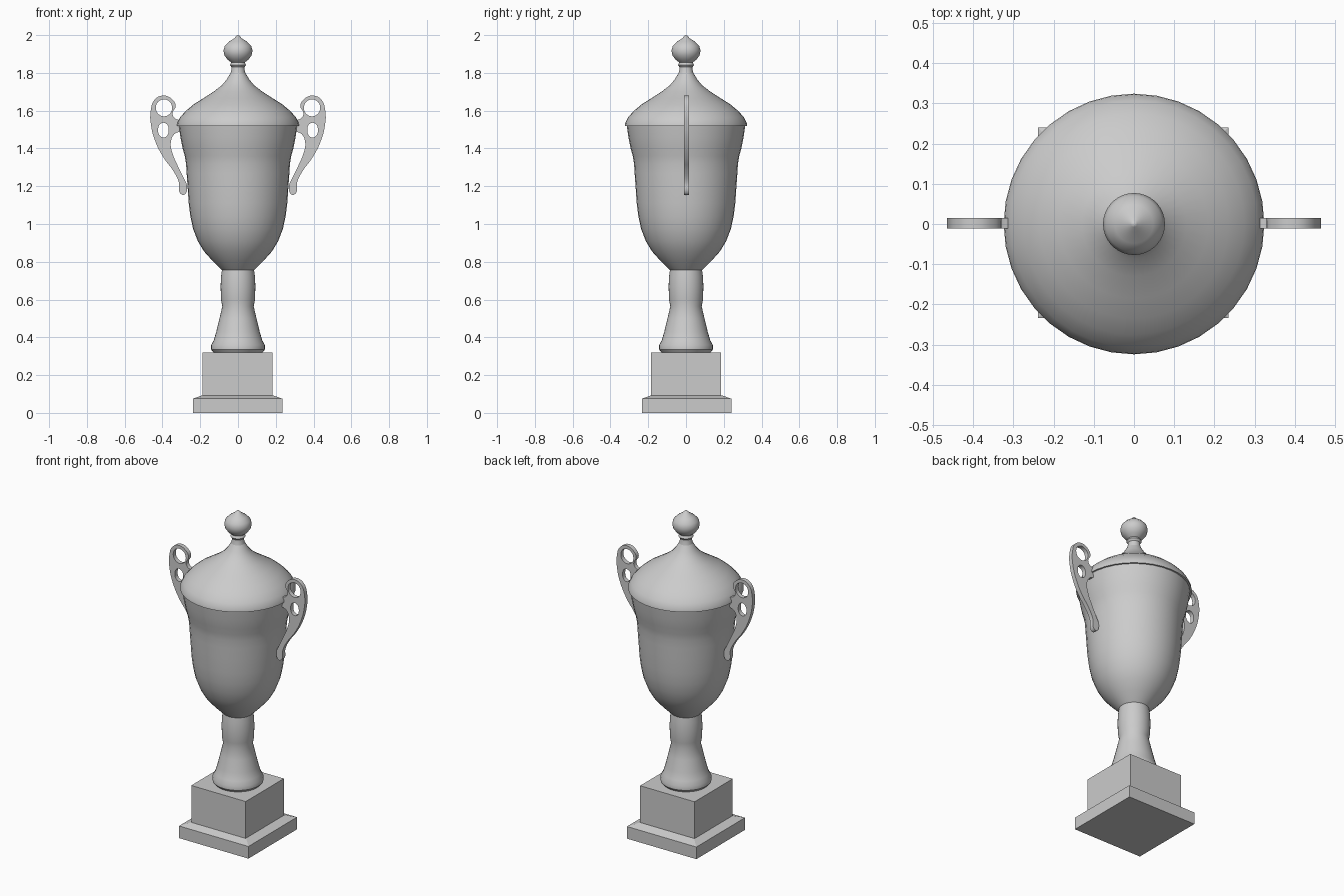
import bpy, bmesh, math

if "Cube" in bpy.data.objects:
    bpy.data.objects.remove(bpy.data.objects["Cube"])


def new_object(name, bm):
    bmesh.ops.recalc_face_normals(bm, faces=bm.faces)
    mesh = bpy.data.meshes.new(name)
    bm.to_mesh(mesh)
    bm.free()
    ob = bpy.data.objects.new(name, mesh)
    bpy.context.collection.objects.link(ob)
    return ob


def smooth(ob, angle=35):
    bpy.ops.object.select_all(action='DESELECT')
    ob.select_set(True)
    bpy.context.view_layer.objects.active = ob
    bpy.ops.object.shade_smooth_by_angle(angle=math.radians(angle))


def lathe(name, profile, sides=36):
    """Spin a (radius, height) profile about z."""
    bm = bmesh.new()
    verts = [bm.verts.new((r, 0, z)) for r, z in profile]
    edges = [bm.edges.new(p) for p in zip(verts, verts[1:])]
    bmesh.ops.spin(bm, geom=verts + edges, cent=(0, 0, 0), axis=(0, 0, 1),
                   angle=math.tau, steps=sides, use_duplicate=False)
    bmesh.ops.remove_doubles(bm, verts=bm.verts, dist=0.0005)
    ob = new_object(name, bm)
    smooth(ob)
    return ob


def square_block(name, levels, centre):
    """Stack square (half width, height) sections into a closed block."""
    bm = bmesh.new()
    cx, cy = centre
    rings = [[bm.verts.new((cx + sx * h, cy + sy * h, z))
              for sx, sy in ((-1, -1), (1, -1), (1, 1), (-1, 1))] for h, z in levels]
    bm.faces.new(rings[0])
    bm.faces.new(rings[-1])
    for a, b in zip(rings, rings[1:]):
        for i in range(4):
            j = (i + 1) % 4
            bm.faces.new((a[i], a[j], b[j], b[i]))
    return new_object(name, bm)


# Stepped square plinth
square_block("plinth_foot", [(0.237, 0), (0.237, 0.075), (0.187, 0.093)], (-0.002, 0.003))
square_block("plinth_block", [(0.186, 0.07), (0.186, 0.32)], (-0.003, 0))

# Flared stem with a collar
lathe("stem", [(0, 0.318), (0.13, 0.32), (0.142, 0.335), (0.142, 0.36), (0.128, 0.385),
               (0.115, 0.43), (0.098, 0.50), (0.083, 0.565), (0.09, 0.60), (0.092, 0.67),
               (0.09, 0.72), (0.084, 0.765)])

# Cup bowl with the stepped upper band
lathe("cup", [(0, 0.75), (0.084, 0.755), (0.10, 0.77), (0.135, 0.805), (0.18, 0.855),
              (0.213, 0.91), (0.238, 0.975), (0.252, 1.04), (0.261, 1.11), (0.267, 1.2),
              (0.272, 1.27), (0.275, 1.32), (0.282, 1.36), (0.293, 1.40), (0.305, 1.46),
              (0.314, 1.525)])

# Bell-shaped lid
lathe("lid", [(0, 1.52), (0.324, 1.52), (0.322, 1.535), (0.307, 1.565), (0.275, 1.60),
              (0.235, 1.633), (0.185, 1.665), (0.13, 1.70), (0.085, 1.735), (0.06, 1.765),
              (0.042, 1.795), (0.033, 1.81)])

# Lid finial: neck bead, ball and point
lathe("finial", [(0.042, 1.79), (0.035, 1.815), (0.034, 1.83), (0.043, 1.842), (0.036, 1.855),
                 (0.055, 1.87), (0.072, 1.893), (0.077, 1.918), (0.07, 1.943),
                 (0.048, 1.965), (0.02, 1.983), (0.008, 1.996), (0, 2.0)])


# Flat pierced scroll handles
def add_loop(curve, pts):
    s = curve.splines.new('BEZIER')
    s.bezier_points.add(len(pts) - 1)
    for p, (x, z) in zip(s.bezier_points, pts):
        p.co = (x, z, 0)
        p.handle_left_type = p.handle_right_type = 'AUTO'
    s.use_cyclic_u = True
    s.resolution_u = 4


def oval(cx, cz, rx, rz, n=6):
    return [(cx + rx * math.cos(math.tau * i / n), cz + rz * math.sin(math.tau * i / n))
            for i in range(n)]


curve = bpy.data.curves.new("handles", 'CURVE')
curve.dimensions = '2D'
curve.fill_mode = 'BOTH'
curve.extrude = 0.013
add_loop(curve, [(0.285, 1.155), (0.308, 1.165), (0.313, 1.22), (0.345, 1.285), (0.39, 1.345),
                 (0.435, 1.43), (0.46, 1.52), (0.462, 1.60), (0.44, 1.66), (0.395, 1.68),
                 (0.35, 1.662), (0.33, 1.625), (0.347, 1.585), (0.335, 1.56), (0.305, 1.545),
                 (0.305, 1.495), (0.338, 1.475), (0.356, 1.43), (0.347, 1.375),
                 (0.315, 1.30), (0.288, 1.245), (0.27, 1.20)])
add_loop(curve, oval(0.392, 1.615, 0.043, 0.045))
add_loop(curve, oval(0.395, 1.497, 0.028, 0.04))
handles = bpy.data.objects.new("handles", curve)
bpy.context.collection.objects.link(handles)
handles.rotation_euler.x = math.pi / 2
handles.location.y = 0.002
bpy.ops.object.select_all(action='DESELECT')
handles.select_set(True)
bpy.context.view_layer.objects.active = handles
bpy.ops.object.convert(target='MESH')
handles = bpy.context.object
smooth(handles)
handles.modifiers.new("mirror", 'MIRROR').use_axis[0] = True
